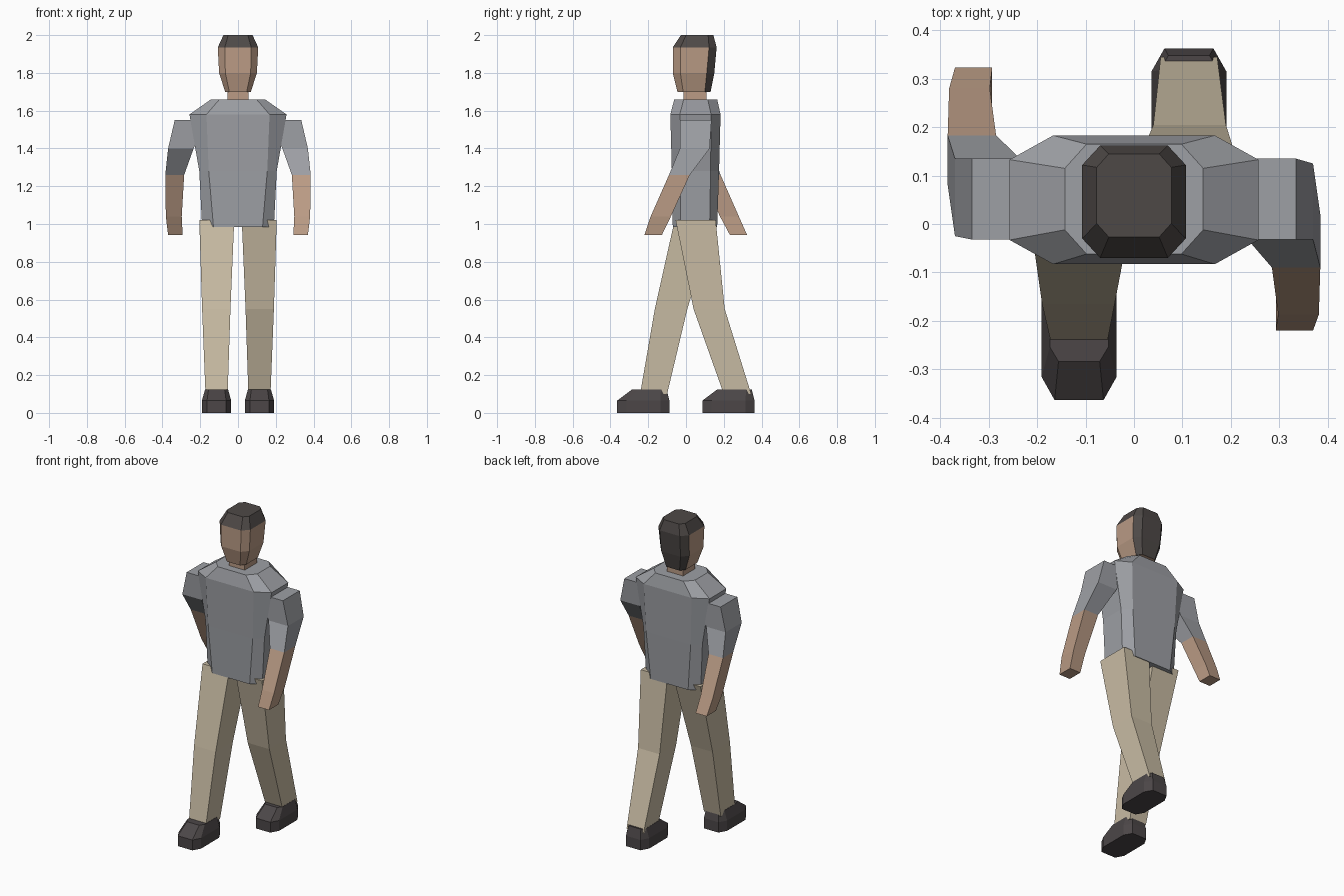
import bpy
import bmesh

if "Cube" in bpy.data.objects:
    bpy.data.objects.remove(bpy.data.objects["Cube"], do_unlink=True)


def material(name, srgb):
    color = [(c / 255) ** 2.2 for c in srgb] + [1]
    mat = bpy.data.materials.new(name)
    mat.use_nodes = True
    mat.diffuse_color = color
    mat.node_tree.nodes["Principled BSDF"].inputs["Base Color"].default_value = color
    return mat


skin = material("skin", (185, 154, 132))
shirt = material("shirt grey", (156, 158, 163))
cloth = material("trouser beige", (200, 187, 163))
hair = material("dark hair", (79, 74, 72))
leather = material("shoe leather", (77, 72, 73))


def ring(z, x0, x1, y0, y1, cx=0, cy=0):
    """Rectangle at height z, with its corners cut by cx and cy if given."""
    if not cx:
        flat = [(x0, y0), (x1, y0), (x1, y1), (x0, y1)]
    else:
        flat = [(x0 + cx, y0), (x1 - cx, y0), (x1, y0 + cy), (x1, y1 - cy),
                (x1 - cx, y1), (x0 + cx, y1), (x0, y1 - cy), (x0, y0 + cy)]
    return [(x, y, z) for x, y in flat]


def loft(name, sections, mats, rule=None):
    """Skin a stack of rings; rule(face) picks the material slot."""
    bm = bmesh.new()
    rows = [[bm.verts.new(p) for p in ring(*s)] for s in sections]
    for a, b in zip(rows, rows[1:]):
        n = len(a)
        for i in range(n):
            j = (i + 1) % n
            bm.faces.new((a[i], a[j], b[j], b[i]))
    bm.faces.new(rows[0])
    bm.faces.new(rows[-1])
    bmesh.ops.recalc_face_normals(bm, faces=bm.faces)
    if rule:
        for f in bm.faces:
            f.material_index = rule(f)
    mesh = bpy.data.meshes.new(name)
    bm.to_mesh(mesh)
    bm.free()
    for m in mats:
        mesh.materials.append(m)
    obj = bpy.data.objects.new(name, mesh)
    bpy.context.collection.objects.link(obj)
    return obj


def sided(side, z, inner, outer, y0, y1, *cut):
    """Section of a limb on the left (side 1) or right (side -1)."""
    x0, x1 = sorted((side * inner, side * outer))
    return (z, x0, x1, y0, y1, *cut)


# Torso with sloped shoulders
loft("shirt_torso", [
    (0.985, -0.19, 0.19, -0.07, 0.165, 0.06, 0.04),
    (1.28, -0.205, 0.205, -0.075, 0.175, 0.05, 0.045),
    (1.58, -0.257, 0.257, -0.083, 0.183, 0.09, 0.05),
    (1.66, -0.143, 0.143, -0.062, 0.165, 0.045, 0.05)], [shirt])

# Neck and head, hair on the crown and the back
loft("neck", [(1.62, -0.055, 0.055, -0.012, 0.108),
              (1.74, -0.055, 0.055, -0.012, 0.108)], [skin])


def is_hair(face):
    c = face.calc_center_median()
    return int(c.z > 1.94 or (face.normal.y > 0.3 and c.z > 1.71))


loft("head", [
    (1.70, -0.068, 0.068, -0.045, 0.13, 0.022, 0.03),
    (1.80, -0.1, 0.1, -0.07, 0.15, 0.033, 0.04),
    (1.935, -0.107, 0.107, -0.07, 0.162, 0.037, 0.04),
    (2.0, -0.077, 0.077, -0.027, 0.145, 0.025, 0.028)], [skin, hair], is_hair)

# Arms as (height, inner, outer, front, back); left swings forward
arm_paths = {
    "left": (1, [(0.943, 0.293, 0.37, -0.22, -0.127),
                 (1.04, 0.298, 0.382, -0.187, -0.08),
                 (1.26, 0.285, 0.385, -0.09, 0.02),
                 (1.40, 0.235, 0.37, -0.032, 0.125),
                 (1.55, 0.17, 0.335, -0.032, 0.135)]),
    "right": (-1, [(0.943, 0.293, 0.37, 0.232, 0.323),
                   (1.04, 0.298, 0.382, 0.18, 0.28),
                   (1.26, 0.285, 0.385, 0.08, 0.183),
                   (1.40, 0.235, 0.37, -0.025, 0.135),
                   (1.55, 0.17, 0.335, -0.032, 0.135)]),
}
for label, (side, path) in arm_paths.items():
    loft(label + "_arm", [sided(side, *p) for p in path], [skin, shirt],
         lambda f: int(f.calc_center_median().z > 1.26))

# Legs as (height, inner, outer, front, back); right steps forward
leg_paths = {
    "left": (1, [(0.1, 0.055, 0.172, 0.2, 0.345),
                 (0.55, 0.04, 0.19, 0.04, 0.205),
                 (1.02, 0.02, 0.205, -0.055, 0.157)]),
    "right": (-1, [(0.1, 0.055, 0.172, -0.243, -0.1),
                   (0.55, 0.04, 0.19, -0.165, 0.007),
                   (1.02, 0.02, 0.205, -0.06, 0.15)]),
}
for label, (side, path) in leg_paths.items():
    loft(label + "_trouser_leg", [sided(side, *p) for p in path], [cloth])

# Shoes with a bevelled upper
for label, side, toe in (("left", 1, 0.087), ("right", -1, -0.364)):
    heel = toe + 0.276
    loft(label + "_shoe", [
        sided(side, 0, 0.036, 0.191, toe, heel, 0.027, 0.048),
        sided(side, 0.065, 0.036, 0.191, toe, heel, 0.027, 0.048),
        sided(side, 0.125, 0.053, 0.174, toe + 0.08, heel - 0.015, 0.018, 0.03),
    ], [leather])
